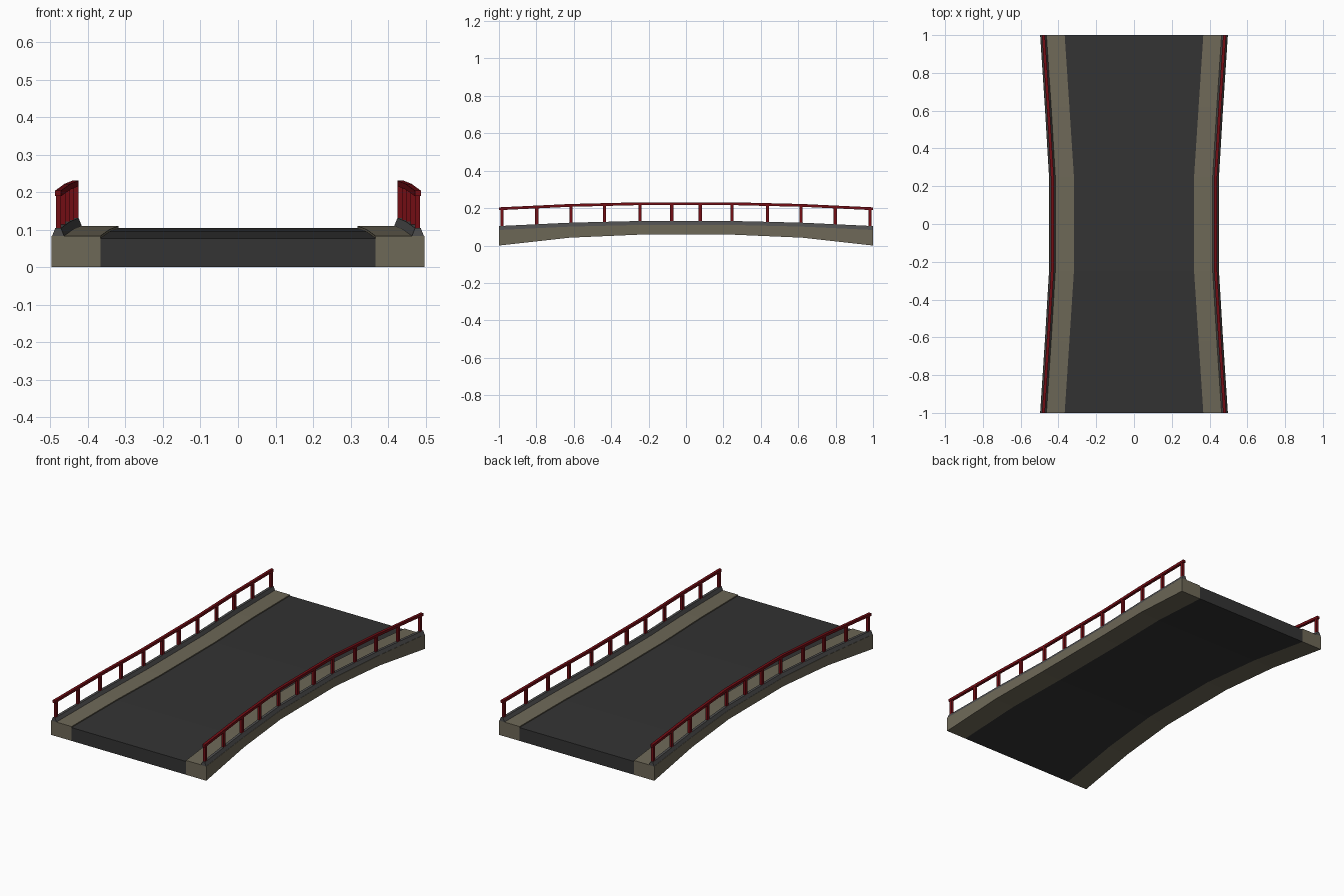
import bpy, bmesh

if "Cube" in bpy.data.objects:
    bpy.data.objects.remove(bpy.data.objects["Cube"])


def material(name, rgb):
    m = bpy.data.materials.new(name)
    m.diffuse_color = (*rgb, 1)
    m.use_nodes = True
    m.node_tree.nodes["Principled BSDF"].inputs["Base Color"].default_value = m.diffuse_color
    return m


ASPHALT = material("asphalt", (0.033, 0.033, 0.033))
STONE = material("stone", (0.155, 0.138, 0.096))
KERB = material("kerb_grey", (0.075, 0.075, 0.075))
RED = material("red_paint", (0.17, 0.004, 0.007))

# Half the bridge: y, edge half-width, road half-width, underside z, deck rise
HALF = [(0.25, 0.450, 0.318, 0.058, 0.027),
        (0.62, 0.472, 0.342, 0.042, 0.018),
        (1.00, 0.497, 0.367, 0.000, 0.000)]
STATIONS = [(-s[0], *s[1:]) for s in reversed(HALF)] + HALF


def finish(name, bm, mat):
    bmesh.ops.recalc_face_normals(bm, faces=bm.faces)
    me = bpy.data.meshes.new(name)
    bm.to_mesh(me)
    bm.free()
    me.materials.append(mat)
    ob = bpy.data.objects.new(name, me)
    bpy.context.collection.objects.link(ob)
    return ob


def loft(name, section, mat, mirror=False):
    """Sweep section(edge, road, bottom, rise) -> [(x, z)] along the stations."""
    bm = bmesh.new()
    for side in ((1, -1) if mirror else (1,)):
        rings = [[bm.verts.new((side * x, s[0], z)) for x, z in section(*s[1:])]
                 for s in STATIONS]
        n = len(rings[0])
        for a, b in zip(rings, rings[1:]):
            for i in range(n):
                j = (i + 1) % n
                bm.faces.new((a[i], a[j], b[j], b[i]))
        bm.faces.new(rings[0])
        bm.faces.new(rings[-1])
    return finish(name, bm, mat)


# Deck, pavements and raised kerbs
loft("road_deck", lambda e, r, b, h: [(-r, b), (r, b), (r, h + .077), (-r, h + .077)], ASPHALT)
loft("pavements", lambda e, r, b, h: [(r, b), (e, b), (e, h + .083), (r, h + .083)], STONE, True)
loft("kerbs", lambda e, r, b, h: [(e - .034, h + .082), (e - .001, h + .082),
                                  (e - .010, h + .104), (e - .025, h + .104)], KERB, True)

# Handrails following the arch
loft("handrails", lambda e, r, b, h: [(e - .0255, h + .189), (e - .0095, h + .189),
                                      (e - .0095, h + .204), (e - .0255, h + .204)], RED, True)


def along(y):
    """Edge half-width and rise at any y."""
    for a, b in zip(STATIONS, STATIONS[1:]):
        if y <= b[0]:
            t = (y - a[0]) / (b[0] - a[0])
            return a[1] + t * (b[1] - a[1]), a[4] + t * (b[4] - a[4])
    return b[1], b[4]


# Railing posts
bm = bmesh.new()
for y in (0.076, 0.246, 0.436, 0.615, 0.798, 0.984):
    for sy in (-1, 1):
        edge, rise = along(sy * y)
        for sx in (-1, 1):
            vs = bmesh.ops.create_cube(bm, size=1)["verts"]
            bmesh.ops.scale(bm, vec=(0.014, 0.018, 0.100), verts=vs)
            bmesh.ops.translate(bm, vec=(sx * (edge - .0175), sy * y, rise + .143), verts=vs)
finish("railing_posts", bm, RED)
